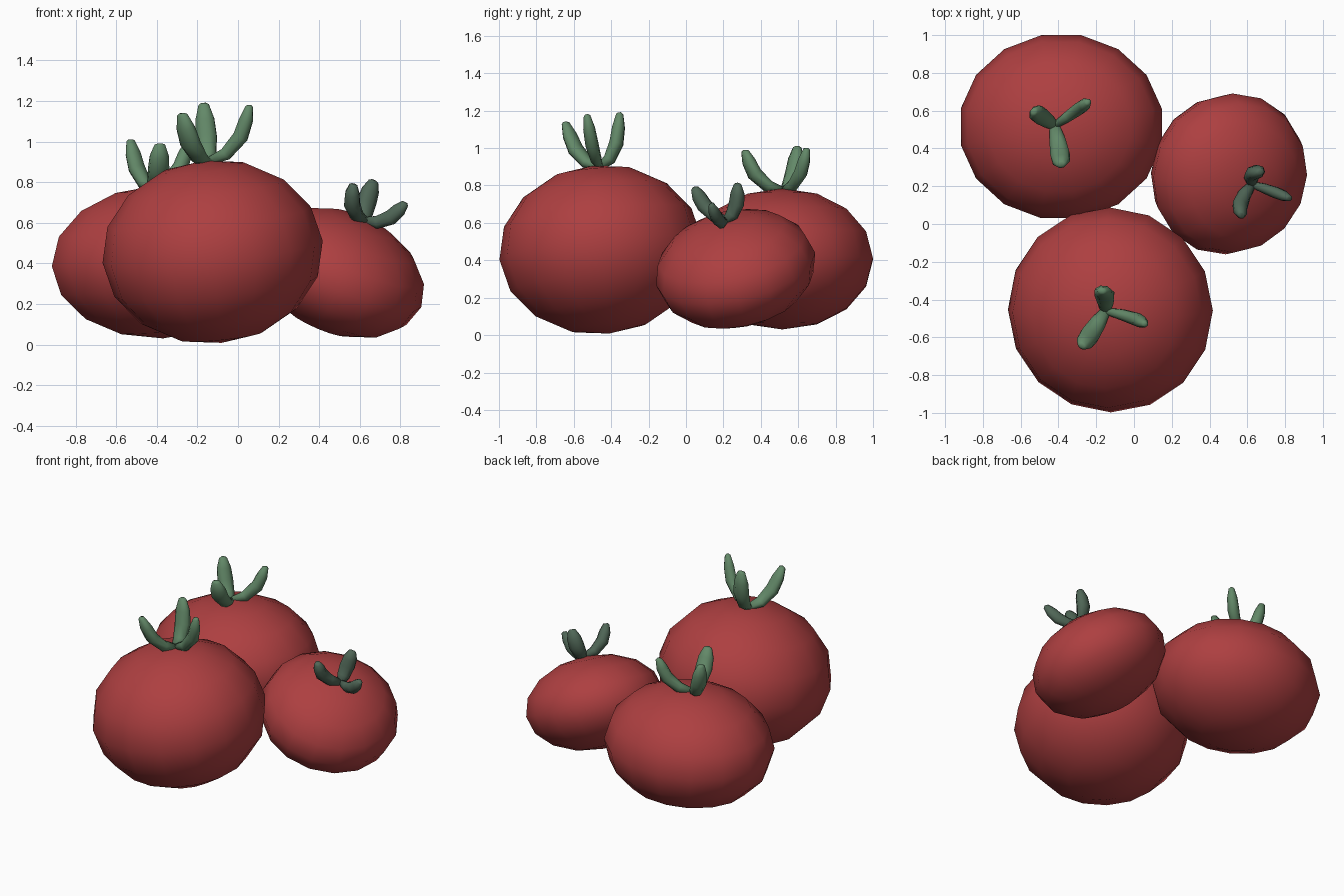
import bpy, bmesh, math
from mathutils import Vector, Matrix

if "Cube" in bpy.data.objects:
    bpy.data.objects.remove(bpy.data.objects["Cube"])


def material(name, rgb):
    m = bpy.data.materials.new(name)
    m.diffuse_color = (*rgb, 1)
    m.use_nodes = True
    m.node_tree.nodes["Principled BSDF"].inputs["Base Color"].default_value = m.diffuse_color
    return m


RED = material("tomato red", (0.42, 0.05, 0.052))
GREEN = material("leaf green", (0.125, 0.25, 0.14))
DARK = material("dark leaf green", (0.08, 0.135, 0.095))


def finish(bm, name, mat):
    bmesh.ops.recalc_face_normals(bm, faces=bm.faces)
    for f in bm.faces:
        f.smooth = True
    me = bpy.data.meshes.new(name)
    bm.to_mesh(me)
    bm.free()
    me.materials.append(mat)
    ob = bpy.data.objects.new(name, me)
    bpy.context.collection.objects.link(ob)


def fruit(name, centre, radii, axis, spin):
    """Flattened low-poly ball leaning along axis."""
    bm = bmesh.new()
    tilt = Vector((0, 0, 1)).rotation_difference(axis).to_matrix().to_4x4()
    m = (Matrix.Translation(centre) @ tilt @ Matrix.Diagonal((*radii, 1))
         @ Matrix.Rotation(spin, 4, 'Z'))
    bmesh.ops.create_uvsphere(bm, u_segments=16, v_segments=8, radius=1, matrix=m)
    finish(bm, name, RED)


# out fraction, up fraction, width scale along each sepal
PATH = [(0, 0, 0.5), (0.4, 0.12, 0.85), (0.75, 0.42, 1.0),
        (0.9, 0.72, 0.9), (1.0, 0.97, 0.5), (1.0, 1.0, 0.25)]


def sepal(name, base, tip, axis, width, thick, mat):
    """Curved leaf sweeping outward, then up, with a blunt tip."""
    d = tip - base
    h = d.dot(axis)
    out = d - axis * h
    side = axis.cross(out).normalized()
    pts = [base + out * f + axis * h * g for f, g, _ in PATH]
    bm = bmesh.new()
    rings = []
    for i, p in enumerate(pts):
        t = (pts[min(i + 1, len(pts) - 1)] - pts[max(i - 1, 0)]).normalized()
        nor = side.cross(t).normalized()
        s = PATH[i][2]
        rings.append([bm.verts.new(p + side * math.cos(a) * width * s + nor * math.sin(a) * thick * s)
                      for a in (k * math.tau / 8 + math.pi / 8 for k in range(8))])
    for a, b in zip(rings, rings[1:]):
        for k in range(8):
            bm.faces.new((a[k], a[(k + 1) % 8], b[(k + 1) % 8], b[k]))
    bm.faces.new(rings[0])
    bm.faces.new(rings[-1])
    finish(bm, name, mat)


# name, centre, radii, axis, spin, sepal base, sepal tips with half width, colour
TOMATOES = [
    ("front", (-0.125, -0.455, 0.457), (0.545, 0.545, 0.453), (-0.1, -0.1, 1), 0.0,
     (-0.15, -0.46, 0.90),
     [((-0.17, -0.355, 1.19), 0.055), ((0.055, -0.53, 1.18), 0.036), ((-0.275, -0.645, 1.14), 0.055)], GREEN),
    ("back_left", (-0.385, 0.515, 0.407), (0.543, 0.494, 0.377), (-0.04, 0.0, 1), math.pi / 16,
     (-0.42, 0.52, 0.77),
     [((-0.53, 0.595, 1.01), 0.05), ((-0.245, 0.645, 1.0), 0.036), ((-0.385, 0.315, 0.99), 0.055)], GREEN),
    ("right", (0.503, 0.265, 0.354), (0.435, 0.435, 0.292), (0.39, -0.2, 0.9), 0.0,
     (0.625, 0.21, 0.61),
     [((0.67, 0.275, 0.81), 0.05), ((0.825, 0.135, 0.70), 0.032), ((0.57, 0.045, 0.79), 0.045)], DARK),
]

for name, c, r, axis, spin, base, tips, mat in TOMATOES:
    ax = Vector(axis).normalized()
    fruit(name + "_tomato", Vector(c), r, ax, spin)
    for i, (tip, w) in enumerate(tips):
        sepal(f"{name}_sepal_{i + 1}", Vector(base), Vector(tip), ax, w, 0.04, mat)
